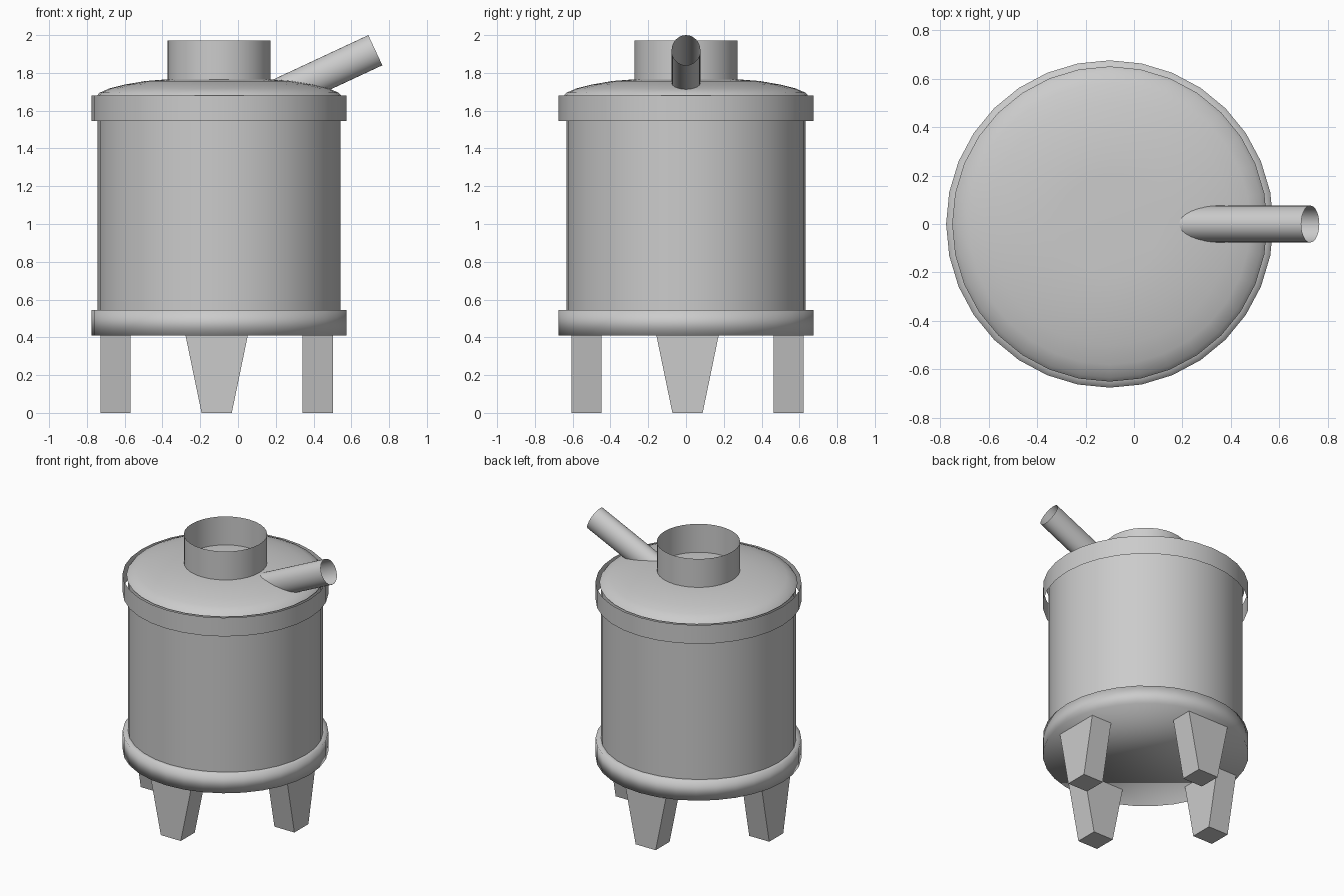
import bpy, bmesh, math
from mathutils import Matrix, Vector

if "Cube" in bpy.data.objects:
    bpy.data.objects.remove(bpy.data.objects["Cube"])

CX = -0.10   # tank axis
SIDES = 32


def make(name, bm, smooth_angle=None):
    bmesh.ops.recalc_face_normals(bm, faces=bm.faces)
    mesh = bpy.data.meshes.new(name)
    bm.to_mesh(mesh)
    bm.free()
    obj = bpy.data.objects.new(name, mesh)
    bpy.context.collection.objects.link(obj)
    if smooth_angle:
        bpy.ops.object.select_all(action='DESELECT')
        obj.select_set(True)
        bpy.context.view_layer.objects.active = obj
        bpy.ops.object.shade_smooth_by_angle(angle=math.radians(smooth_angle))
    return obj


def lathe(name, profile, cap_end=False, smooth_angle=40, y_scale=1.0):
    """Turn (radius, z) points around the tank axis."""
    bm = bmesh.new()
    rings = []
    for r, z in profile:
        rings.append([bm.verts.new((CX + r * math.cos(2 * math.pi * i / SIDES),
                                    y_scale * r * math.sin(2 * math.pi * i / SIDES), z))
                      for i in range(SIDES)])
    for a, b in zip(rings, rings[1:]):
        for i in range(SIDES):
            j = (i + 1) % SIDES
            bm.faces.new((a[i], a[j], b[j], b[i]))
    if cap_end:
        bm.faces.new(rings[-1])
    return make(name, bm, smooth_angle)


# Tank wall
lathe("tank_wall", [(0.643, 0.48), (0.643, 1.68)], y_scale=0.985)

# Base flange with closed underside
lathe("base_flange", [(0.635, 0.545), (0.675, 0.545), (0.675, 0.41)],
      cap_end=True, smooth_angle=100)

# Open band around the rim
lathe("rim_band", [(0.675, 1.545), (0.675, 1.68)])

# Domed lid
lathe("domed_lid", [(0.65, 1.675), (0.633, 1.695), (0.58, 1.718), (0.50, 1.738),
                    (0.39, 1.757), (0.275, 1.766), (0.21, 1.768)], cap_end=True)

# Open filler neck
lathe("filler_neck", [(0.273, 1.68), (0.273, 1.972)])

# Slanted open spout, slightly oval
bm = bmesh.new()
bmesh.ops.create_cone(bm, cap_ends=False, segments=SIDES, radius1=1, radius2=1, depth=0.6)
tilt = math.radians(25)
axis = Vector((math.cos(tilt), 0, math.sin(tilt)))
centre = Vector((0.727, 0, 1.92)) - axis * 0.3
bm.transform(Matrix.Translation(centre)
             @ Matrix.Rotation(math.pi / 2 - tilt, 4, 'Y')
             @ Matrix.Diagonal((0.088, 0.076, 1, 1)))
make("spout", bm, 40)

# Four legs, tapering along the rim direction only
for k, name in enumerate(("right_leg", "back_leg", "left_leg", "front_leg")):
    bm = bmesh.new()
    bmesh.ops.create_cube(bm, size=1)
    for v in bm.verts:
        top = v.co.z > 0
        v.co = (0.535 + v.co.x * 0.16, v.co.y * (0.33 if top else 0.16), 0.411 if top else 0)
    bm.transform(Matrix.Translation((-0.113, 0.008, 0)) @ Matrix.Rotation(k * math.pi / 2, 4, 'Z'))
    make(name, bm)
